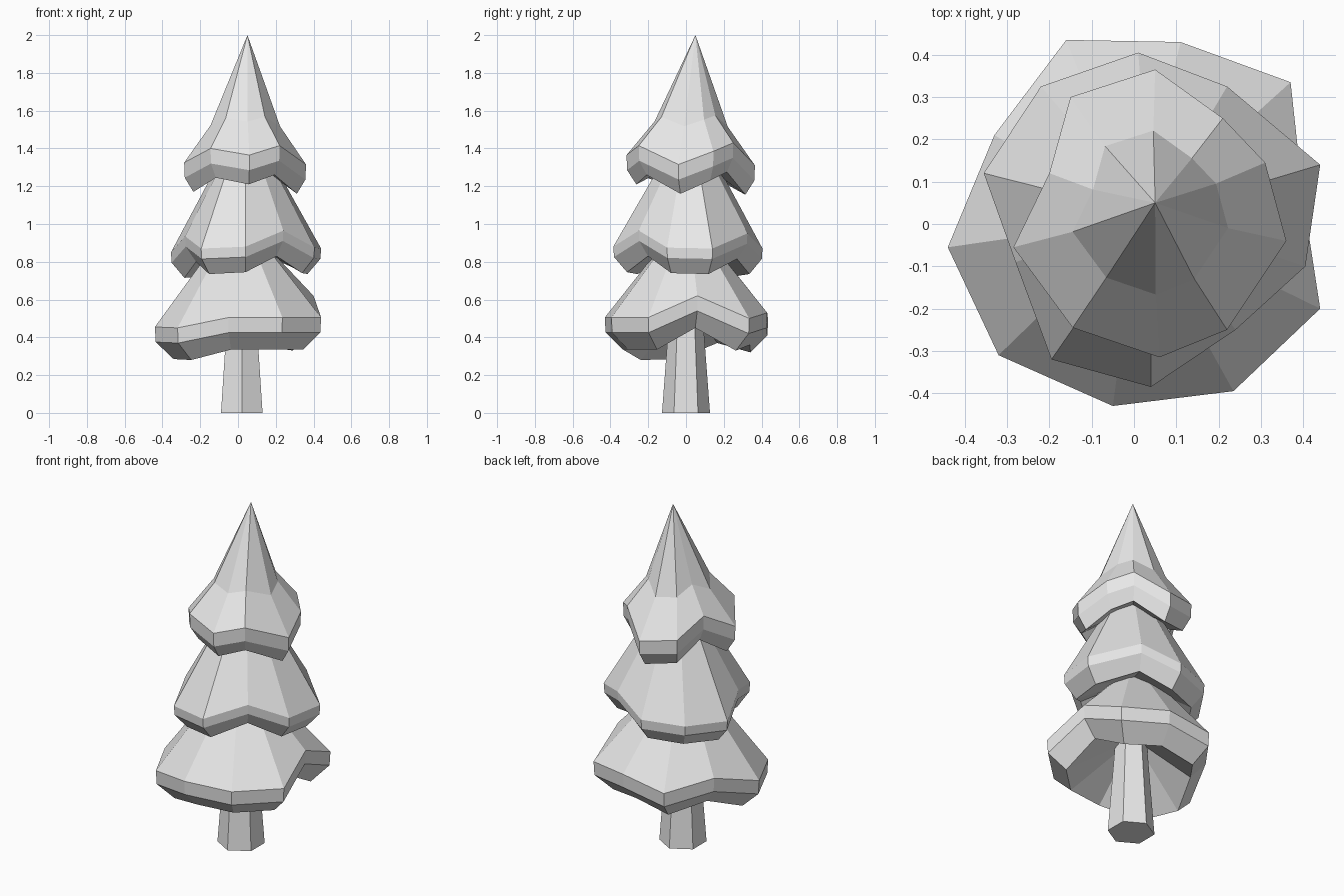
import bpy
import bmesh
import math

default_cube = bpy.data.objects.get("Cube")
if default_cube:
    bpy.data.objects.remove(default_cube, do_unlink=True)

grey = bpy.data.materials.new("light grey")
grey.use_nodes = True
colour = (0.8, 0.8, 0.8, 1)
grey.diffuse_color = colour
grey.node_tree.nodes["Principled BSDF"].inputs["Base Color"].default_value = colour


def scaled_ring(outline, centre, factor, height):
    """Scale the outline about its centre; height maps each rim height to a new one."""
    cx, cy = centre
    return [(cx + (x - cx) * factor, cy + (y - cy) * factor, height(z))
            for x, y, z in outline]


def loft(name, rings, top_tip=None, bottom_tip=None):
    """Skin a stack of rings from bottom to top, closing the ends with a tip or a cap."""
    bm = bmesh.new()
    loops = [[bm.verts.new(point) for point in ring] for ring in rings]
    count = len(loops[0])
    for lower, upper in zip(loops, loops[1:]):
        for i in range(count):
            j = (i + 1) % count
            bm.faces.new((lower[i], lower[j], upper[j], upper[i]))
    for loop, tip in ((loops[0], bottom_tip), (loops[-1], top_tip)):
        if tip is None:
            bm.faces.new(loop)
        else:
            end = bm.verts.new(tip)
            for i in range(count):
                bm.faces.new((loop[i], loop[(i + 1) % count], end))
    bmesh.ops.recalc_face_normals(bm, faces=bm.faces)
    mesh = bpy.data.meshes.new(name)
    bm.to_mesh(mesh)
    bm.free()
    mesh.materials.append(grey)
    obj = bpy.data.objects.new(name, mesh)
    bpy.context.collection.objects.link(obj)
    return obj


def foliage_tier(name, rim, centre, band, lip_drop, lip_scale, hollow,
                 top_scale, top_height, tip=None):
    """A skirt of branches: hollow underside, bevelled lip, upright band and sloping roof."""
    rings = [
        scaled_ring(rim, centre, lip_scale, lambda z: z - lip_drop),
        scaled_ring(rim, centre, 0.99, lambda z: z - band),
        rim,
        scaled_ring(rim, centre, top_scale, top_height),
    ]
    return loft(name, rings, tip, (*centre, hollow))


# Trunk: tapering six-sided post
trunk_rings = []
for radius, z in ((0.127, 0), (0.1, 0.36), (0.075, 0.7)):
    angles = [math.radians(30 + 60 * k) for k in range(6)]
    trunk_rings.append([(0.02 + radius * math.cos(a), radius * math.sin(a), z)
                        for a in angles])
loft("trunk", trunk_rings)

# Irregular rims, counter-clockwise from the right-hand side
lower_rim = [
    (-0.44, -0.055, 0.455), (-0.32, -0.31, 0.45), (-0.05, -0.43, 0.505),
    (0.235, -0.395, 0.505), (0.44, -0.20, 0.505), (0.40, 0.06, 0.62),
    (0.37, 0.335, 0.50), (0.11, 0.43, 0.53), (-0.16, 0.435, 0.49),
    (-0.33, 0.21, 0.54),
]
middle_rim = [
    (-0.355, 0.12, 0.85), (-0.28, -0.09, 0.935), (-0.195, -0.32, 0.87),
    (0.04, -0.385, 0.88), (0.24, -0.25, 0.965), (0.405, -0.10, 0.875),
    (0.44, 0.14, 0.87), (0.22, 0.325, 0.95), (0.01, 0.405, 0.87),
    (-0.22, 0.325, 0.86),
]
upper_rim = [
    (-0.285, -0.055, 1.325), (-0.145, -0.245, 1.40), (0.06, -0.315, 1.365),
    (0.22, -0.25, 1.415), (0.36, -0.04, 1.315), (0.31, 0.145, 1.385),
    (0.21, 0.25, 1.43), (0.05, 0.365, 1.31), (-0.15, 0.30, 1.34),
    (-0.20, 0.12, 1.43),
]

# Foliage tiers
foliage_tier("lower_foliage", lower_rim, (0.01, 0.01), 0.08, 0.17, 0.78, 0.58,
             0.2, lambda z: 0.95)
foliage_tier("middle_foliage", middle_rim, (0.04, 0.02), 0.055, 0.135, 0.82, 0.92,
             0.26, lambda z: 1.4)
foliage_tier("upper_foliage", upper_rim, (0.04, 0.03), 0.08, 0.155, 0.85, 1.36,
             0.57, lambda z: 1.54 + 0.5 * (z - 1.36), tip=(0.05, 0.05, 2))
